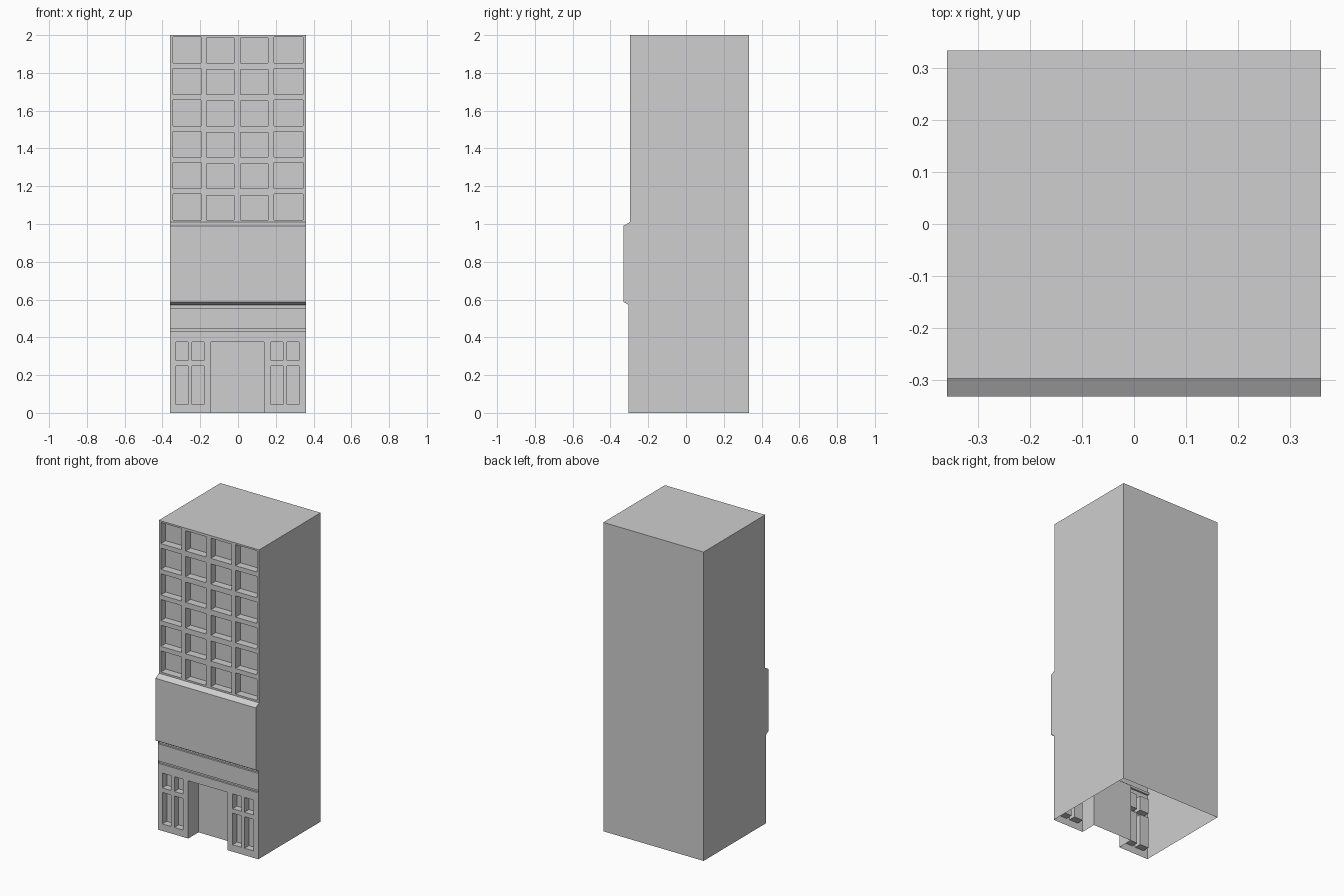
import bpy, bmesh

cube = bpy.data.objects.get("Cube")
if cube:
    bpy.data.objects.remove(cube, do_unlink=True)

stone = bpy.data.materials.new("plain_grey")
stone.use_nodes = True
GREY = (0.62, 0.62, 0.62, 1)
stone.diffuse_color = GREY
stone.node_tree.nodes["Principled BSDF"].inputs["Base Color"].default_value = GREY

HALF, BACK, TOP = 0.359, 0.333, 2.0
LOWER_Y, UPPER_Y = -0.305, -0.297
LOWER_TOP, UPPER_BASE = 0.572, 1.01


def face(bm, points):
    bm.faces.new([bm.verts.new(p) for p in points])


def finish(bm, name):
    bmesh.ops.remove_doubles(bm, verts=bm.verts, dist=0.0001)
    mesh = bpy.data.meshes.new(name)
    bm.to_mesh(mesh)
    bm.free()
    mesh.materials.append(stone)
    obj = bpy.data.objects.new(name, mesh)
    bpy.context.collection.objects.link(obj)


def facade(name, y, z_low, z_high, openings):
    """Flat front wall with recessed openings (x0, x1, z0, z1, depth)."""
    bm = bmesh.new()
    xs = sorted({-HALF, HALF} | {v for o in openings for v in o[:2]})
    zs = sorted({z_low, z_high} | {v for o in openings for v in o[2:4]})
    # Wall cells around the openings
    for a, b in zip(xs, xs[1:]):
        for c, d in zip(zs, zs[1:]):
            mx, mz = (a + b) / 2, (c + d) / 2
            if not any(o[0] < mx < o[1] and o[2] < mz < o[3] for o in openings):
                face(bm, [(a, y, c), (b, y, c), (b, y, d), (a, y, d)])
    # Jambs, sills, heads and back panes
    for a, b, c, d, depth in openings:
        i = y + depth
        face(bm, [(a, i, c), (b, i, c), (b, i, d), (a, i, d)])
        face(bm, [(a, y, c), (a, i, c), (a, i, d), (a, y, d)])
        face(bm, [(b, y, d), (b, i, d), (b, i, c), (b, y, c)])
        face(bm, [(a, i, d), (b, i, d), (b, y, d), (a, y, d)])
        if c > 0:
            face(bm, [(a, y, c), (b, y, c), (b, i, c), (a, i, c)])
    finish(bm, name)


# Tower shell: sides, back, roof and projecting band, open underneath
profile = [(LOWER_Y, 0), (BACK, 0), (BACK, TOP), (UPPER_Y, TOP),
           (UPPER_Y, UPPER_BASE), (-0.331, 0.99), (-0.331, 0.588),
           (LOWER_Y, LOWER_TOP)]
bm = bmesh.new()
face(bm, [(HALF, y, z) for y, z in profile])
face(bm, [(-HALF, y, z) for y, z in reversed(profile)])
for k in (1, 2, 4, 5, 6):
    (y0, z0), (y1, z1) = profile[k], profile[k + 1]
    face(bm, [(HALF, y0, z0), (-HALF, y0, z0), (-HALF, y1, z1), (HALF, y1, z1)])
bmesh.ops.recalc_face_normals(bm, faces=bm.faces)
finish(bm, "tower_shell")

# Upper facade: six floors of four deep windows
windows = []
for floor in range(6):
    z = 1.021 + floor * 0.1663
    for x0, x1, height in ((-0.345, -0.195, 0.137), (-0.167, -0.02, 0.131),
                           (0.013, 0.16, 0.131), (0.19, 0.344, 0.137)):
        windows.append((x0, x1, z, z + height, 0.05))
facade("upper_window_facade", UPPER_Y, UPPER_BASE, TOP, windows)

# Ground facade: entrance, paired side windows and two thin grooves
ground = [(-0.143, 0.138, 0, 0.374, 0.105)]
for x in (-0.328, -0.243, 0.175, 0.26):
    ground.append((x, x + 0.063, 0.045, 0.249, 0.045))
    ground.append((x, x + 0.063, 0.278, 0.374, 0.045))
for z0, z1 in ((0.43, 0.445), (0.556, LOWER_TOP)):
    ground.append((-HALF, HALF, z0, z1, 0.012))
facade("ground_facade", LOWER_Y, 0, LOWER_TOP, ground)
